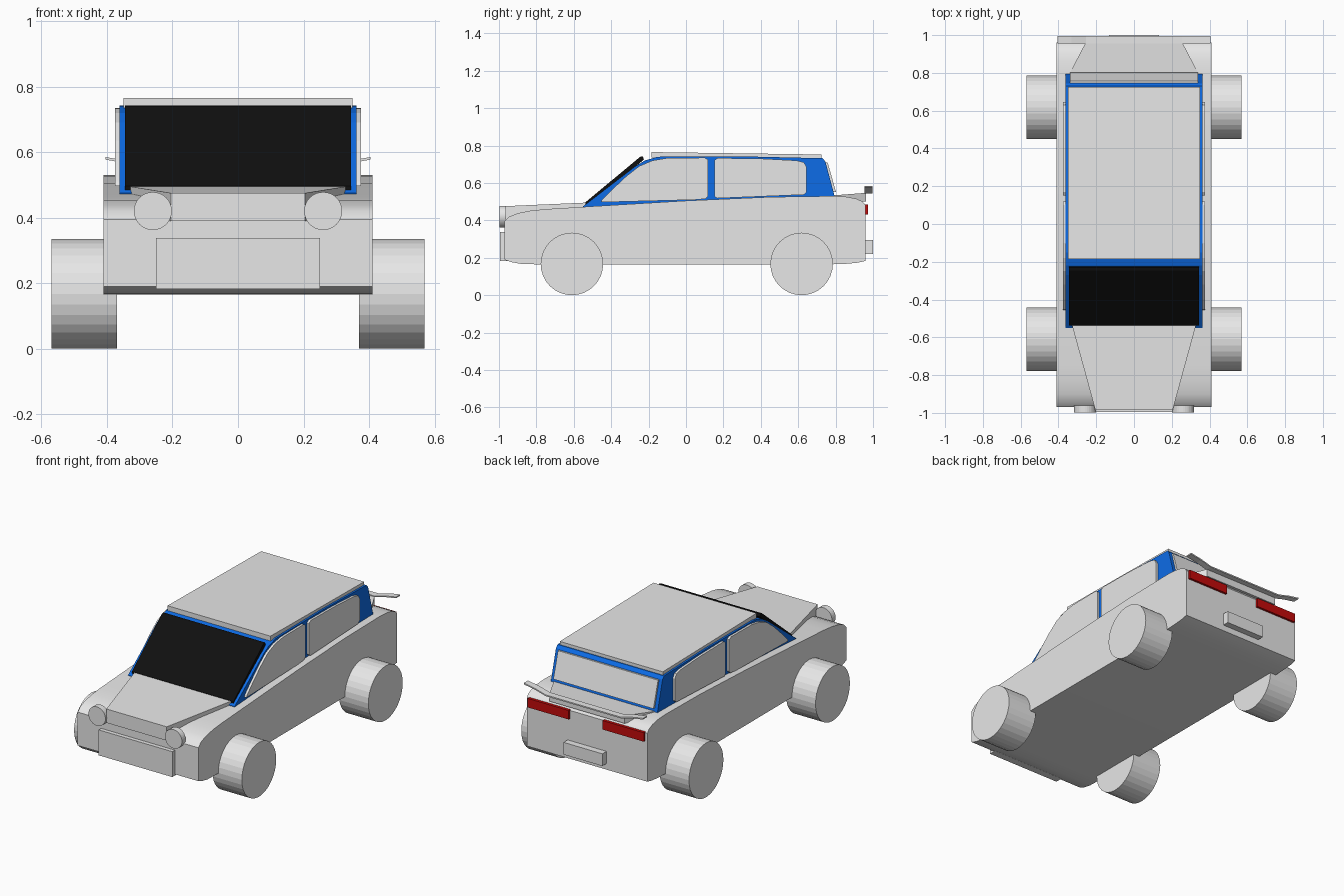
import bpy, bmesh, math
from mathutils import Matrix


def material(name, r, g, b):
    m = bpy.data.materials.new(name)
    m.diffuse_color = (r, g, b, 1)
    return m


GREY = material("light_grey", 0.8, 0.8, 0.8)
BLUE = material("blue", 0.004, 0.15, 0.8)
BLACK = material("black", 0.005, 0.005, 0.005)
RED = material("red", 0.55, 0.003, 0.003)


def finish(name, bm, mat):
    bmesh.ops.recalc_face_normals(bm, faces=bm.faces)
    me = bpy.data.meshes.new(name)
    bm.to_mesh(me)
    bm.free()
    me.materials.append(mat)
    ob = bpy.data.objects.new(name, me)
    bpy.context.collection.objects.link(ob)
    return ob


def loft(name, ring_a, ring_b, mat):
    """Closed solid between two matching rings of 3D points."""
    bm = bmesh.new()
    a = [bm.verts.new(p) for p in ring_a]
    b = [bm.verts.new(p) for p in ring_b]
    bm.faces.new(a)
    bm.faces.new(b)
    for i in range(len(a)):
        j = (i + 1) % len(a)
        bm.faces.new((a[i], a[j], b[j], b[i]))
    return finish(name, bm, mat)


def prism(name, profile, x0, x1, mat):
    """Side profile (y, z) extruded across x."""
    return loft(name, [(x0, y, z) for y, z in profile],
                [(x1, y, z) for y, z in profile], mat)


def box(name, x0, x1, y0, y1, z0, z1, mat):
    return prism(name, [(y0, z0), (y1, z0), (y1, z1), (y0, z1)], x0, x1, mat)


def cylinder(name, centre, radius, depth, axis, mat, sides=32):
    bm = bmesh.new()
    bmesh.ops.create_cone(bm, cap_ends=True, segments=sides, radius1=radius,
                          radius2=radius, depth=depth)
    rot = Matrix.Rotation(math.pi / 2, 4, 'Y' if axis == 'x' else 'X')
    bm.transform(Matrix.Translation(centre) @ rot)
    return finish(name, bm, mat)


# Lower body with rounded nose and tail
prism("body", [(-0.97, 0.19), (-0.935, 0.177), (-0.88, 0.167), (-0.8, 0.165),
               (0.78, 0.165), (0.86, 0.168), (0.92, 0.174), (0.96, 0.183),
               (0.96, 0.48), (0.945, 0.5), (0.91, 0.516), (0.86, 0.526),
               (0.79, 0.53), (0.45, 0.525), (0, 0.505), (-0.55, 0.472),
               (-0.75, 0.46), (-0.83, 0.452), (-0.9, 0.438), (-0.945, 0.42),
               (-0.97, 0.395)], -0.41, 0.41, GREY)

# Tapered bonnet
loft("bonnet",
     [(-0.205, -0.985, 0.39), (0.205, -0.985, 0.39),
      (0.205, -0.985, 0.475), (-0.205, -0.985, 0.475)],
     [(-0.33, -0.53, 0.40), (0.33, -0.53, 0.40),
      (0.33, -0.53, 0.495), (-0.33, -0.53, 0.495)], GREY)

# Cabin shell
prism("cabin", [(-0.55, 0.46), (-0.55, 0.475), (-0.27, 0.69), (-0.22, 0.72),
                (-0.15, 0.74), (0.3, 0.742), (0.73, 0.732), (0.745, 0.715),
                (0.797, 0.52)], -0.362, 0.362, BLUE)

# Roof panel
prism("roof", [(-0.185, 0.735), (0.725, 0.725), (0.725, 0.752), (-0.185, 0.765)],
      -0.35, 0.35, GREY)

# Windscreen and rear window
prism("windscreen", [(-0.537, 0.48), (-0.52, 0.48), (-0.225, 0.725),
                     (-0.23, 0.742), (-0.245, 0.74), (-0.537, 0.497)],
      -0.345, 0.345, BLACK)
prism("rear_window", [(0.743, 0.71), (0.757, 0.71), (0.802, 0.552),
                      (0.786, 0.552)], -0.34, 0.34, GREY)

FRONT_WINDOW = [(-0.455, 0.497), (-0.45, 0.51), (-0.40, 0.56), (-0.32, 0.635),
                (-0.25, 0.69), (-0.18, 0.72), (-0.1, 0.733), (0.1, 0.735),
                (0.118, 0.725), (0.118, 0.53), (0.105, 0.515), (0.05, 0.51)]
REAR_WINDOW = [(0.152, 0.53), (0.152, 0.722), (0.17, 0.733), (0.4, 0.73),
               (0.59, 0.72), (0.63, 0.71), (0.645, 0.685), (0.645, 0.55),
               (0.63, 0.537), (0.165, 0.518)]

# Parts repeated on both sides
for side, s in (("left", -1), ("right", 1)):
    prism("front_window_" + side, FRONT_WINDOW, s * 0.355, s * 0.376, GREY)
    prism("rear_side_window_" + side, REAR_WINDOW, s * 0.355, s * 0.376, GREY)
    cylinder("headlight_" + side, (s * 0.26, -0.98, 0.42), 0.058, 0.036, 'y', GREY)
    for end, y in (("front", -0.61), ("rear", 0.618)):
        cylinder(end + "_wheel_" + side, (s * 0.47, y, 0.167), 0.167, 0.2, 'x', GREY)
    box("tail_light_" + side, s * 0.115, s * 0.395, 0.95, 0.974, 0.43, 0.485, RED)

# Front bumper plate and rear number plate holder
box("front_bumper", -0.25, 0.25, -0.995, -0.95, 0.182, 0.338, GREY)
box("rear_plate", -0.132, 0.132, 0.95, 1.0, 0.22, 0.295, GREY)

# Boot lid narrowing toward the tail
loft("boot_lid",
     [(-0.35, 0.78, 0.50), (0.35, 0.78, 0.50), (0.35, 0.78, 0.533), (-0.35, 0.78, 0.533)],
     [(-0.255, 0.962, 0.50), (0.255, 0.962, 0.50),
      (0.255, 0.962, 0.547), (-0.255, 0.962, 0.547)], GREY)

# Thin spoiler, bent up toward its tips
top = [(-0.405, 0.585), (-0.33, 0.572), (-0.255, 0.552),
       (0.255, 0.552), (0.33, 0.572), (0.405, 0.585)]
ring = top + [(x, z - 0.008) for x, z in reversed(top)]
loft("spoiler", [(x, 0.955, z) for x, z in ring],
     [(x, 0.996, z) for x, z in ring], GREY)

# Smooth the rounded body only
body = bpy.data.objects["body"]
bpy.context.view_layer.objects.active = body
body.select_set(True)
bpy.ops.object.shade_smooth_by_angle(angle=math.radians(30))
